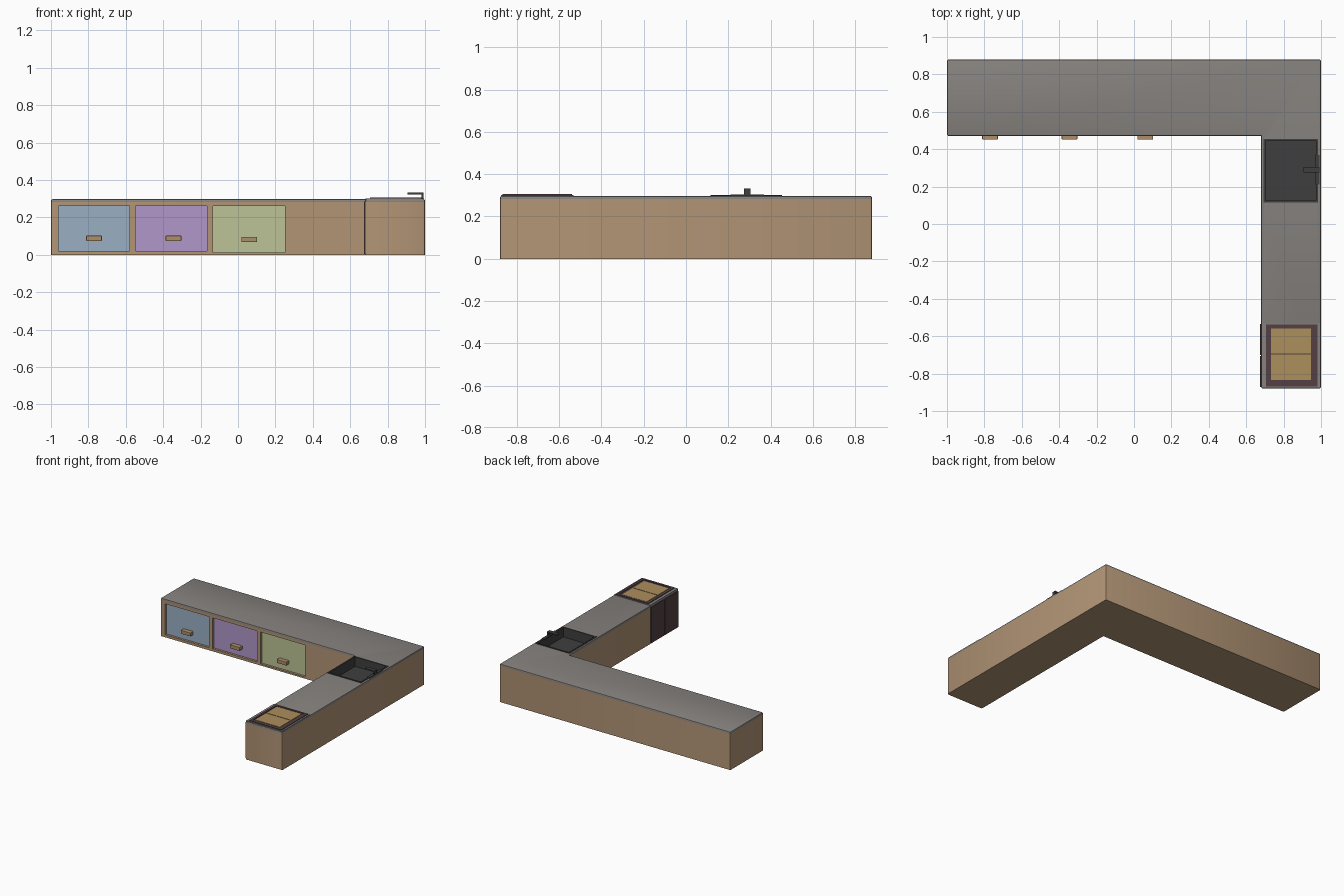
import bpy, bmesh
from mathutils import Vector

if "Cube" in bpy.data.objects:
    bpy.data.objects.remove(bpy.data.objects["Cube"])


def material(name, r, g, b):
    lin = [((c / 255 + 0.055) / 1.055) ** 2.4 for c in (r, g, b)]
    m = bpy.data.materials.new(name)
    m.diffuse_color = (*lin, 1)
    m.use_nodes = True
    m.node_tree.nodes["Principled BSDF"].inputs["Base Color"].default_value = m.diffuse_color
    return m


WOOD = material("tan_wood", 178, 149, 118)
STONE = material("grey_stone", 134, 130, 126)
BLUE = material("pale_blue", 154, 175, 196)
PURPLE = material("pale_purple", 177, 151, 202)
GREEN = material("pale_green", 187, 195, 150)
HANDLE = material("handle_brown", 172, 142, 108)
DARK = material("charcoal", 62, 62, 62)
PLUM = material("dark_plum", 84, 64, 68)
AMBER = material("amber", 172, 142, 92)


def finish(name, bm, mat):
    bmesh.ops.recalc_face_normals(bm, faces=bm.faces)
    me = bpy.data.meshes.new(name)
    bm.to_mesh(me)
    bm.free()
    if mat:
        me.materials.append(mat)
    ob = bpy.data.objects.new(name, me)
    bpy.context.collection.objects.link(ob)
    return ob


def box_bm(x, y, z):
    bm = bmesh.new()
    bmesh.ops.create_cube(bm, size=1)
    for v in bm.verts:
        v.co = Vector([a[0] if c < 0 else a[1] for a, c in zip((x, y, z), v.co)])
    return bm


def box(name, x, y, z, mat, bevel=0):
    bm = box_bm(x, y, z)
    if bevel:
        bmesh.ops.bevel(bm, geom=bm.edges[:], offset=bevel, segments=2,
                        profile=0.5, affect='EDGES')
    return finish(name, bm, mat)


def tray(name, x, y, z, rim, depth, mat):
    """Box whose top is inset by rim and sunk by depth."""
    bm = box_bm(x, y, z)
    top = max(bm.faces, key=lambda f: f.calc_center_median().z)
    bmesh.ops.inset_region(bm, faces=[top], thickness=rim)
    low = bmesh.ops.extrude_discrete_faces(bm, faces=[top])["faces"][0]
    bmesh.ops.translate(bm, verts=low.verts[:], vec=(0, 0, -depth))
    return finish(name, bm, mat)


OUTLINE = [(-1, 0.47), (0.68, 0.47), (0.68, -0.88), (1, -0.88), (1, 0.88), (-1, 0.88)]


def l_prism(name, z0, z1, mat, round_top):
    """L-shaped slab with softened outer corners."""
    bm = bmesh.new()
    base = bm.faces.new([bm.verts.new((x, y, z0)) for x, y in OUTLINE])
    ext = bmesh.ops.extrude_face_region(bm, geom=[base], use_keep_orig=True)["geom"]
    bmesh.ops.translate(bm, verts=[g for g in ext if isinstance(g, bmesh.types.BMVert)],
                        vec=(0, 0, z1 - z0))
    bmesh.ops.recalc_face_normals(bm, faces=bm.faces)
    pick = []
    for e in bm.edges:
        a, b = (v.co for v in e.verts)
        vertical = abs(a.z - b.z) > 1e-4
        inner = abs(a.x - 0.68) < 1e-4 and abs(a.y - 0.47) < 1e-4
        if (vertical and not inner) or (round_top and min(a.z, b.z) > z1 - 1e-4):
            pick.append(e)
    bmesh.ops.bevel(bm, geom=pick, offset=0.01, segments=2, profile=0.5, affect='EDGES')
    return finish(name, bm, mat)


def cut(target, *dims):
    c = box("cutter", *dims, None)
    m = target.modifiers.new("cut", 'BOOLEAN')
    m.operation, m.solver, m.object = 'DIFFERENCE', 'EXACT', c
    bpy.context.view_layer.objects.active = target
    bpy.ops.object.modifier_apply(modifier=m.name)
    bpy.data.objects.remove(c)


# Cabinet body and stone worktop
cabinet = l_prism("cabinet", 0, 0.283, WOOD, False)
worktop = l_prism("worktop", 0.283, 0.298, STONE, True)
for part in (cabinet, worktop):
    cut(part, (0.70, 0.977), (0.125, 0.447), (0.222, 0.4))

# Recessed coloured drawers with handles
for name, mat, x0, x1, z0, hx, hz in (
        ("blue", BLUE, -0.96, -0.58, 0.02, -0.77, 0.088),
        ("purple", PURPLE, -0.548, -0.165, 0.02, -0.345, 0.088),
        ("green", GREEN, -0.135, 0.25, 0.013, 0.06, 0.082)):
    cut(cabinet, (x0, x1), (0.4, 0.492), (z0, 0.262))
    box(name + "_drawer_front", (x0, x1), (0.487, 0.4925), (z0, 0.262), mat)
    box(name + "_handle", (hx - 0.042, hx + 0.042), (0.452, 0.488),
        (hz - 0.014, hz + 0.014), HANDLE, 0.003)

# Sink basin and tap
tray("sink", (0.692, 0.985), (0.115, 0.455), (0.215, 0.302), 0.016, 0.075, DARK)
box("tap_base", (0.968, 0.991), (0.21, 0.37), (0.297, 0.304), DARK)
box("tap_post", (0.98, 0.991), (0.275, 0.305), (0.298, 0.332), DARK)
box("tap_arm", (0.906, 0.991), (0.275, 0.305), (0.322, 0.332), DARK)

# Hob: stone surround, plum frame, amber plates
box("hob_surround", (0.683, 0.995), (-0.875, -0.532), (0.29, 0.301), STONE)
tray("hob_frame", (0.705, 0.982), (-0.868, -0.538), (0.29, 0.306), 0.025, 0.004, PLUM)
for i, (y0, y1) in enumerate(((-0.833, -0.698), (-0.692, -0.56))):
    box("hob_plate_%d" % (i + 1), (0.732, 0.945), (y0, y1), (0.3, 0.3045), AMBER)

# Oven doors on the inner side of the short wing
box("oven_back", (0.679, 0.69), (-0.872, -0.535), (0.004, 0.285), DARK)
for i, (y0, y1) in enumerate(((-0.872, -0.706), (-0.701, -0.535))):
    box("oven_door_%d" % (i + 1), (0.675, 0.682), (y0, y1), (0.004, 0.285), PLUM)

# Smooth only the rounded edges
bpy.ops.object.select_all(action='DESELECT')
for ob in (worktop, cabinet):
    ob.select_set(True)
bpy.context.view_layer.objects.active = worktop
bpy.ops.object.shade_smooth_by_angle()
